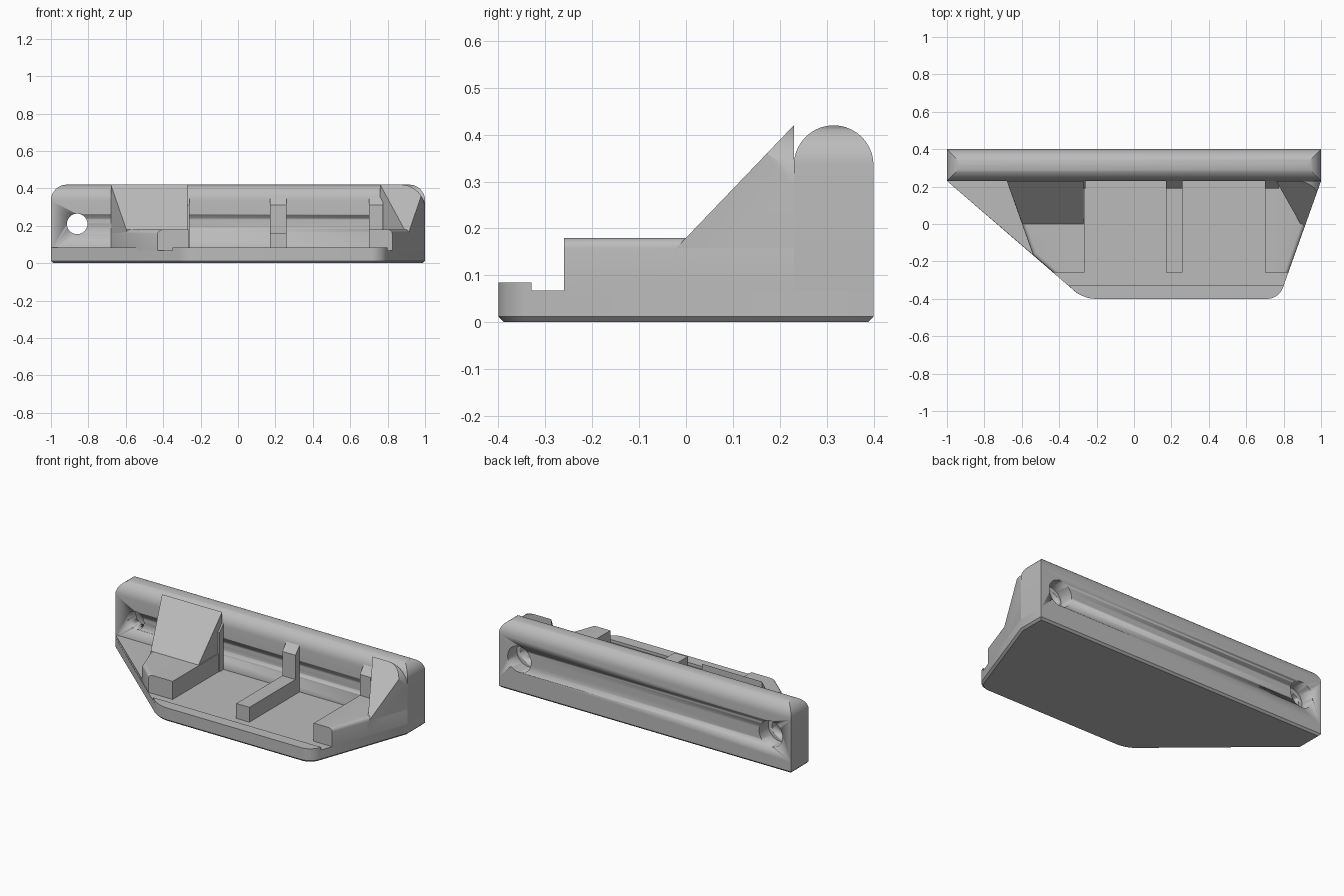
import bpy, bmesh, math
from mathutils import Vector

if "Cube" in bpy.data.objects:
    bpy.data.objects.remove(bpy.data.objects["Cube"])

GREY = (0.5, 0.5, 0.5, 1)
grey = bpy.data.materials.new("plain_grey")
grey.use_nodes = True
grey.diffuse_color = GREY
grey.node_tree.nodes["Principled BSDF"].inputs["Base Color"].default_value = GREY

FLOOR, LEDGE, BLOCK, TOP = 0.068, 0.085, 0.18, 0.42
FACE, BACK, FRONT = 0.23, 0.4, -0.4


def prism(pts, a, b, axis="z"):
    """Extrude a 2D outline from a to b along an axis."""
    place = {"x": lambda u, v, w: (w, u, v),
             "y": lambda u, v, w: (u, w, v),
             "z": lambda u, v, w: (u, v, w)}[axis]
    bm = bmesh.new()
    face = bm.faces.new([bm.verts.new(place(u, v, a)) for u, v in pts])
    new = bmesh.ops.extrude_face_region(bm, geom=[face])["geom"]
    shift = Vector(place(0, 0, b - a))
    bmesh.ops.translate(bm, vec=shift, verts=[g for g in new if isinstance(g, bmesh.types.BMVert)])
    bmesh.ops.recalc_face_normals(bm, faces=bm.faces)
    return bm


def bevel(bm, rule, size, segments):
    """Bevel the edges whose two ends both satisfy the rule."""
    edges = [e for e in bm.edges if all(rule(v.co) for v in e.verts)]
    bmesh.ops.bevel(bm, geom=edges, offset=size, segments=segments,
                    profile=0.5, affect="EDGES", clamp_overlap=True)


def slice_off(bm, point, normal):
    """Remove everything on the normal side of a plane and cap the cut."""
    cut = bmesh.ops.bisect_plane(bm, geom=bm.verts[:] + bm.edges[:] + bm.faces[:],
                                 plane_co=point, plane_no=normal, clear_outer=True)
    edges = [g for g in cut["geom_cut"] if isinstance(g, bmesh.types.BMEdge)]
    bmesh.ops.edgeloop_fill(bm, edges=edges)
    bmesh.ops.recalc_face_normals(bm, faces=bm.faces)


def finish(name, bm):
    bmesh.ops.recalc_face_normals(bm, faces=bm.faces)
    mesh = bpy.data.meshes.new(name)
    bm.to_mesh(mesh)
    bm.free()
    mesh.materials.append(grey)
    obj = bpy.data.objects.new(name, mesh)
    bpy.context.collection.objects.link(obj)
    bpy.ops.object.select_all(action="DESELECT")
    obj.select_set(True)
    bpy.context.view_layer.objects.active = obj
    bpy.ops.object.shade_smooth_by_angle(angle=math.radians(30))
    return obj


def cut_with(target, name, bm):
    cutter = finish(name, bm)
    cutter.hide_render = True
    cutter.hide_viewport = True
    cutter.display_type = "WIRE"
    mod = target.modifiers.new(name, "BOOLEAN")
    mod.operation, mod.solver, mod.object = "DIFFERENCE", "EXACT", cutter


def disc(x, z, r, n=32):
    return [(x + r * math.cos(math.tau * i / n), z + r * math.sin(math.tau * i / n)) for i in range(n)]


# Base slab: rounded front corners, chamfered bottom
front_left, front_right = (0.775, FRONT), (-0.27, FRONT)
bm = prism([(-1, BACK), (-1, FACE), front_right, front_left, (1, FACE), (1, BACK)], 0, FLOOR)
for x, r in ((-0.27, 0.06), (0.775, 0.06)):
    bevel(bm, lambda c: abs(c.x - x) < 0.001 and c.y < -0.39, r, 6)
bevel(bm, lambda c: c.z < 0.001, 0.012, 1)
finish("base", bm)

# Raised lip along the front edge
bm = prism([(-0.35, -0.33), front_right, front_left, (0.80, -0.33)], FLOOR, LEDGE)
for x in (-0.27, 0.775):
    bevel(bm, lambda c: abs(c.x - x) < 0.001 and c.y < -0.39, 0.06, 6)
finish("front_lip", bm)

# Triangular ledge beside the right gusset
finish("side_ledge", prism([(-1, FACE), (-0.54, -0.165), (-0.68, FACE)], FLOOR, LEDGE))

# Back plate with rounded top corners
bm = prism([(-1, FLOOR), (1, FLOOR), (1, TOP), (-1, TOP)], FACE, BACK, "y")
bevel(bm, lambda c: abs(c.x) > 0.99 and c.z > 0.4, 0.13, 10)
plate = finish("back_plate", bm)

# Counterbored screw holes
for side, x in (("right", -0.86), ("left", 0.86)):
    cut_with(plate, side + "_hole_cutter", prism(disc(x, 0.21, 0.055), 0.1, 0.5, "y"))
    cut_with(plate, side + "_counterbore_cutter", prism(disc(x, 0.21, 0.08), 0.31, 0.5, "y"))

# Softened top edge over the pocket
soft = [(0.2, 0.355), (0.2299, 0.355), (0.234, 0.385), (0.241, 0.407), (0.255, 0.4201), (0.255, 0.45), (0.2, 0.45)]
cut_with(plate, "pocket_edge_cutter", prism(soft, -0.27, 0.76, "x"))

# Low blocks on both sides of the pocket, outer top edges rounded
bm = prism([(-0.68, FACE), (-0.54, -0.165), (-0.43, -0.26), (-0.265, -0.26), (-0.265, FACE)], FLOOR, BLOCK)
bevel(bm, lambda c: c.z > 0.17 and c.x < -0.42, 0.022, 4)
finish("right_block", bm)

bm = prism([(0.70, -0.26), (0.825, -0.26), (1, FACE), (0.70, FACE)], FLOOR, BLOCK)
bevel(bm, lambda c: c.z > 0.17 and c.x > 0.8, 0.022, 4)
finish("left_block", bm)

# Sloped gussets rising to the plate top
slope_point, slope_normal = (0, 0, BLOCK), (0, BLOCK - TOP, FACE)

bm = prism([(-0.68, FACE), (-0.597, 0), (-0.27, 0), (-0.27, FACE)], FLOOR, TOP)
slice_off(bm, slope_point, slope_normal)
finish("right_gusset", bm)

bm = prism([(0.72, FLOOR), (1, FLOOR), (1, TOP), (0.72, TOP)], -0.05, FACE, "y")
bevel(bm, lambda c: c.x > 0.99 and c.z > 0.4, 0.13, 10)
slice_off(bm, slope_point, slope_normal)
slice_off(bm, (1, FACE, 0), (0.63, -0.225, 0))
slice_off(bm, (0.76, FACE, 0), (-0.23, -0.13, 0))
finish("left_gusset", bm)

# Middle rib and the three chamfered posts against the plate
finish("middle_rib", prism([(0.17, -0.26), (0.26, -0.26), (0.26, FACE), (0.17, FACE)], FLOOR, 0.16))
for name, x0, x1 in (("right", -0.29, -0.26), ("middle", 0.17, 0.26), ("left", 0.70, 0.775)):
    profile = [(0.19, FLOOR), (FACE, FLOOR), (FACE, 0.355), (0.19, 0.31)]
    finish(name + "_post", prism(profile, x0, x1, "x"))
